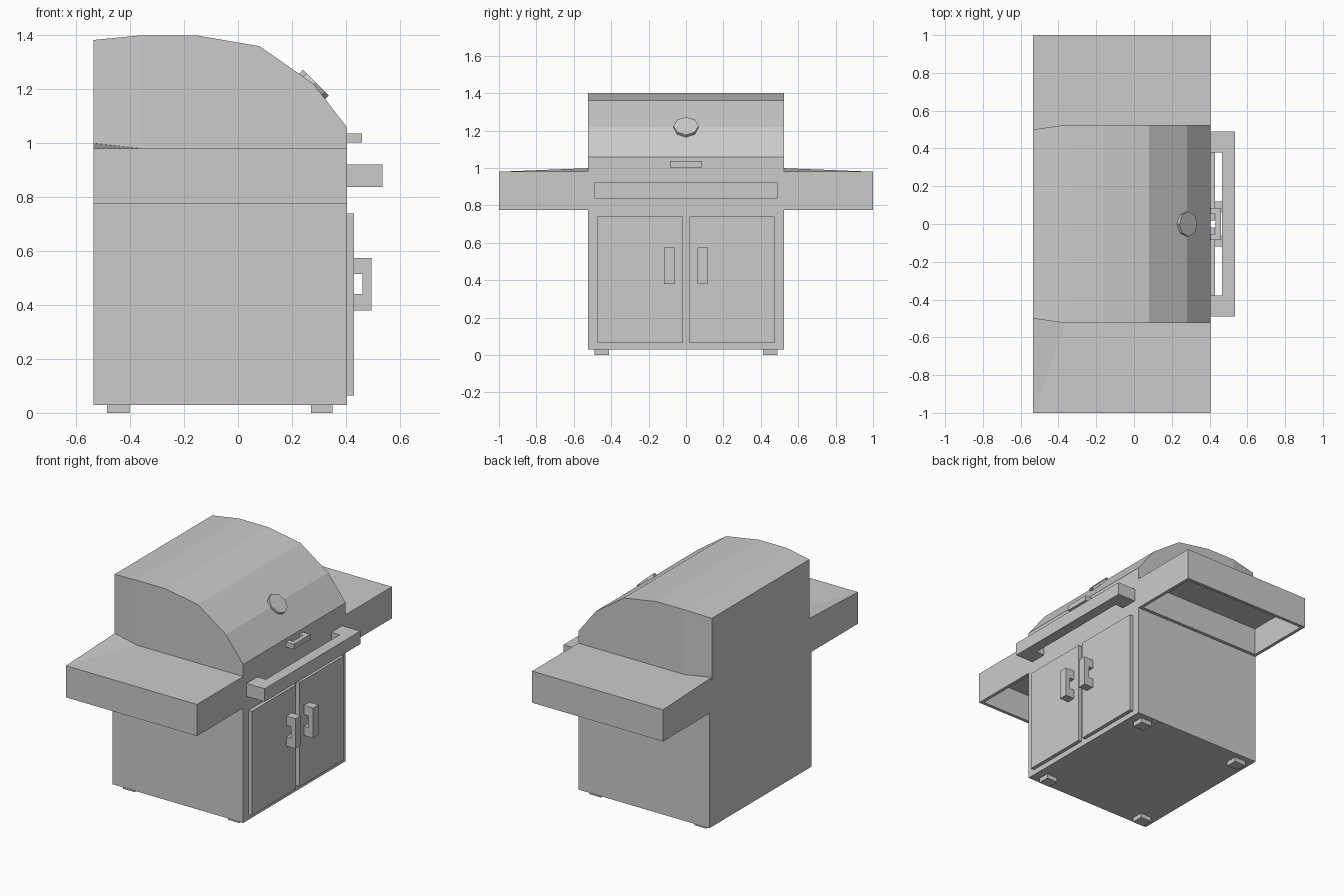
import bpy, bmesh, math
from mathutils import Matrix, Vector

if "Cube" in bpy.data.objects:
    bpy.data.objects.remove(bpy.data.objects["Cube"])

BACK, FRONT, W = -0.535, 0.405, 0.525   # cabinet depth range and half width


def finish(name, bm):
    bmesh.ops.recalc_face_normals(bm, faces=bm.faces[:])
    me = bpy.data.meshes.new(name)
    bm.to_mesh(me)
    bm.free()
    ob = bpy.data.objects.new(name, me)
    bpy.context.collection.objects.link(ob)
    return ob


def box(name, x, y, z, open_top=False):
    bm = bmesh.new()
    bmesh.ops.create_cube(bm, size=1)
    for v in bm.verts:
        v.co = [r[0] if c < 0 else r[1] for r, c in zip((x, y, z), v.co)]
    if open_top:
        top = [f for f in bm.faces if all(v.co.z > z[1] - 1e-4 for v in f.verts)]
        bmesh.ops.delete(bm, geom=top, context='FACES_ONLY')
    return finish(name, bm)


def u_handle(name, x0, x1, a0, a1, leg, bar, t0, t1, vertical=False):
    """U-shaped handle: legs start at x0, bar ends at x1, a = long axis, t = thickness."""
    pts = [(x0, a0), (x1, a0), (x1, a1), (x0, a1), (x0, a1 - leg),
           (x1 - bar, a1 - leg), (x1 - bar, a0 + leg), (x0, a0 + leg)]
    bm = bmesh.new()
    vs = [bm.verts.new((x, t0, a) if vertical else (x, a, t0)) for x, a in pts]
    face = bm.faces.new(vs)
    ext = bmesh.ops.extrude_face_region(bm, geom=[face])
    move = Vector((0, t1 - t0, 0)) if vertical else Vector((0, 0, t1 - t0))
    for g in ext['geom']:
        if isinstance(g, bmesh.types.BMVert):
            g.co += move
    return finish(name, bm)


# cabinet, open where the lid sits
box("cabinet", (BACK, FRONT), (-W, W), (0.03, 0.98), open_top=True)

# curved lid, slightly narrower at the back
bm = bmesh.new()
profile = [(BACK, 1.383), (-0.36, 1.40), (-0.155, 1.40), (0.08, 1.36),
           (0.28, 1.22), (FRONT, 1.058), (FRONT, 0.98), (-0.36, 0.98), (BACK, 0.98)]
sides = []
for s in (-1, 1):
    sides.append([bm.verts.new((x, s * (0.5 if x == BACK else W), z)) for x, z in profile])
n = len(profile)
for i in range(n):
    if i in (6, 7):          # underside stays open
        continue
    j = (i + 1) % n
    bm.faces.new((sides[0][i], sides[0][j], sides[1][j], sides[1][i]))
for vs in sides:
    bm.faces.new((vs[0], vs[1], vs[7], vs[8]))
    bm.faces.new(vs[1:8])
finish("lid", bm)

# side shelves, hollow underneath
for s, side in ((-1, "left"), (1, "right")):
    bm = bmesh.new()
    V = lambda x, y, z: bm.verts.new((x, s * y, z))
    ob, of = V(BACK, 1, 0.775), V(FRONT, 1, 0.775)
    ib, inf = V(BACK, W, 0.775), V(FRONT, W, 0.775)
    tob, tof = V(BACK, 1, 0.98), V(FRONT, 1, 0.98)
    tif, mid, tib = V(FRONT, W, 0.98), V(-0.36, W, 0.98), V(BACK, 0.5, 1.0)
    for f in ((ob, of, tof, tob), (of, inf, tif, tof), (ob, tob, tib, ib),
              (tob, tof, tif, mid), (tob, mid, tib), (ib, tib, mid), (ib, mid, tif, inf)):
        bm.faces.new(f)
    under = bm.faces.new((ob, ib, inf, of))
    bmesh.ops.recalc_face_normals(bm, faces=bm.faces[:])
    bmesh.ops.inset_region(bm, faces=[under], thickness=0.03)
    ext = bmesh.ops.extrude_face_region(bm, geom=[under])
    for g in ext['geom']:
        if isinstance(g, bmesh.types.BMVert):
            g.co.z += 0.18
    if under.is_valid:
        bmesh.ops.delete(bm, geom=[under], context='FACES_ONLY')
    finish(side + "_shelf", bm)

# doors with handles
for s, side in ((-1, "left"), (1, "right")):
    y = sorted((s * 0.018, s * 0.473))
    box(side + "_door", (FRONT, 0.43), y, (0.065, 0.74))
    y = sorted((s * 0.062, s * 0.118))
    u_handle(side + "_door_handle", 0.43, 0.495, 0.38, 0.575, 0.06, 0.033,
             y[0], y[1], vertical=True)

# towel bar and lid handle
u_handle("towel_bar", FRONT, 0.535, -0.49, 0.49, 0.112, 0.07, 0.838, 0.922)
u_handle("lid_handle", FRONT, 0.46, -0.085, 0.085, 0.033, 0.028, 1.003, 1.036)

# feet
for x0, x1, place in ((-0.485, -0.402, "back"), (0.27, 0.35, "front")):
    for s, side in ((-1, "left"), (1, "right")):
        box(f"{place}_{side}_foot", (x0, x1), sorted((s * 0.413, s * 0.488)), (0, 0.03))

# temperature gauge on the slope of the lid
bm = bmesh.new()
bmesh.ops.create_cone(bm, cap_ends=True, segments=8, radius1=0.067, radius2=0.067, depth=0.03,
                      matrix=Matrix.Translation((0.278, 0, 1.214)) @ Matrix.Rotation(math.radians(45), 4, 'Y'))
finish("gauge", bm)
